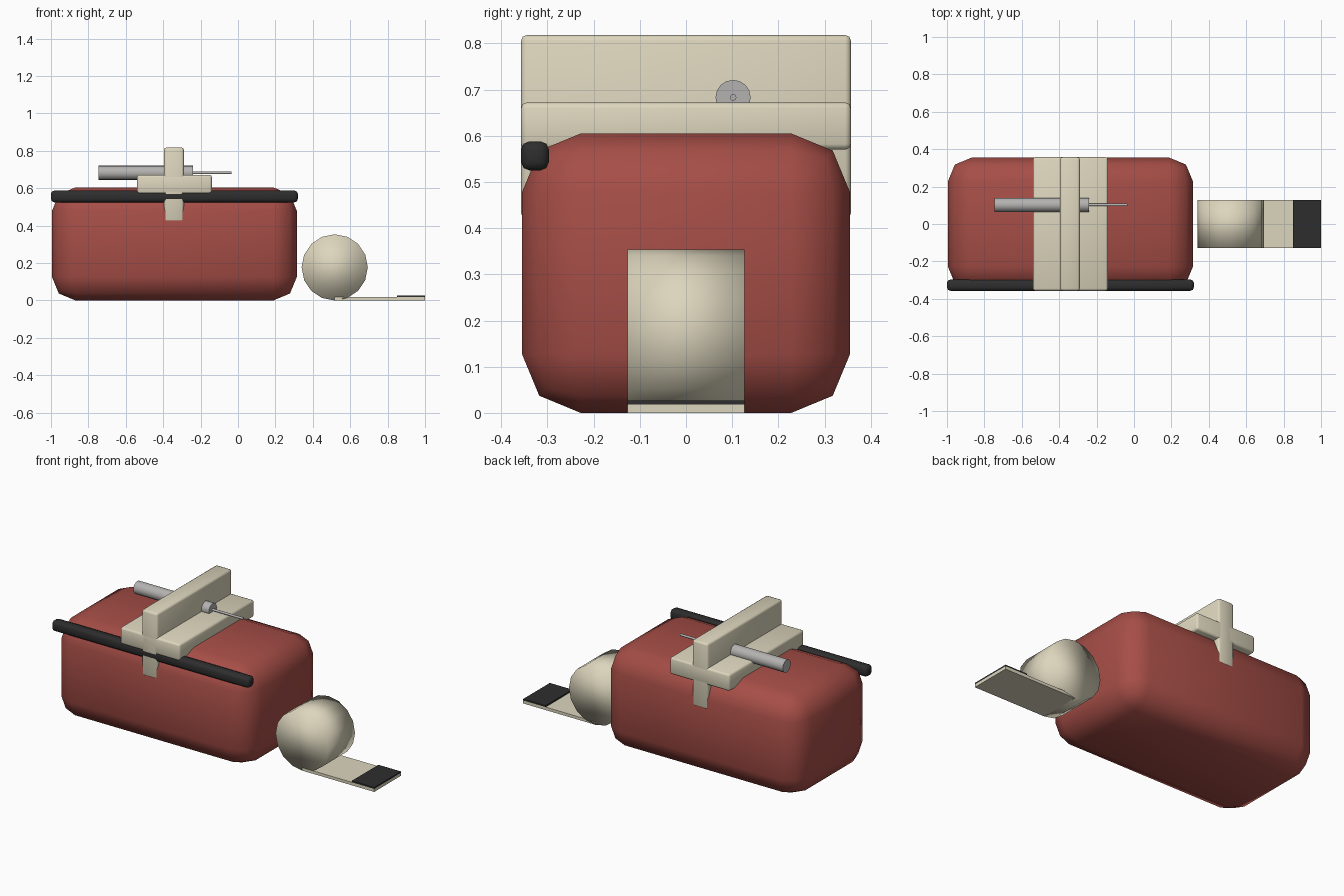
import bpy
from math import pi

cube = bpy.data.objects.get("Cube")
if cube:
    bpy.data.objects.remove(cube, do_unlink=True)


def material(name, rgb):
    m = bpy.data.materials.new(name)
    m.use_nodes = True
    m.diffuse_color = (*rgb, 1)
    m.node_tree.nodes["Principled BSDF"].inputs["Base Color"].default_value = (*rgb, 1)
    return m


red = material("brick red", (0.38, 0.075, 0.062))
cream = material("cream", (0.72, 0.67, 0.51))
black = material("soft black", (0.027, 0.027, 0.028))
grey = material("metal grey", (0.46, 0.45, 0.44))


def box(name, x, y, z, mat, bevel=0.0, segments=2):
    """Box from axis ranges, with optional rounded edges."""
    ranges = (x, y, z)
    bpy.ops.mesh.primitive_cube_add(size=1, location=[(a + b) / 2 for a, b in ranges])
    ob = bpy.context.object
    ob.name = name
    ob.scale = [b - a for a, b in ranges]
    bpy.ops.object.transform_apply(location=False, rotation=False, scale=True)
    ob.data.materials.append(mat)
    if bevel:
        mod = ob.modifiers.new("rounded edges", "BEVEL")
        mod.width = bevel
        mod.segments = segments
        bpy.ops.object.modifier_apply(modifier=mod.name)
        bpy.ops.object.shade_smooth()
    return ob


def cylinder(name, radius, depth, centre, rotation, mat, sides):
    bpy.ops.mesh.primitive_cylinder_add(vertices=sides, radius=radius, depth=depth,
                                        location=centre, rotation=rotation)
    ob = bpy.context.object
    ob.name = name
    ob.data.materials.append(mat)
    return ob


# Rounded body and the bar along its front upper edge
box("body", (-0.995, 0.315), (-0.355, 0.355), (0, 0.605), red, 0.127)
box("front_bar", (-1, 0.32), (-0.357, -0.297), (0.525, 0.588), black, 0.018)

# Crossed slabs on top
box("flat_slab", (-0.54, -0.14), (-0.357, 0.357), (0.57, 0.672), cream, 0.012)
box("upright_slab", (-0.395, -0.29), (-0.357, 0.357), (0.42, 0.818), cream, 0.012)

# Tube through the upright slab with its thin needle
along_x = (0, pi / 2, 0)
for name, radius, start, end in (("tube", 0.038, -0.745, -0.24),
                                 ("needle", 0.007, -0.24, -0.035)):
    cylinder(name, radius, end - start, ((start + end) / 2, 0.102, 0.683),
             along_x, grey, 16)
    bpy.ops.object.shade_smooth_by_angle()

# Roll with its unrolled strip and dark end
cylinder("roll", 0.177, 0.254, (0.517, 0, 0.177), (pi / 2, 0, 0), cream, 16)
bpy.ops.object.shade_smooth()
box("strip", (0.517, 1), (-0.127, 0.127), (0, 0.018), cream)
box("strip_end", (0.85, 1), (-0.127, 0.127), (0.018, 0.027), black)
